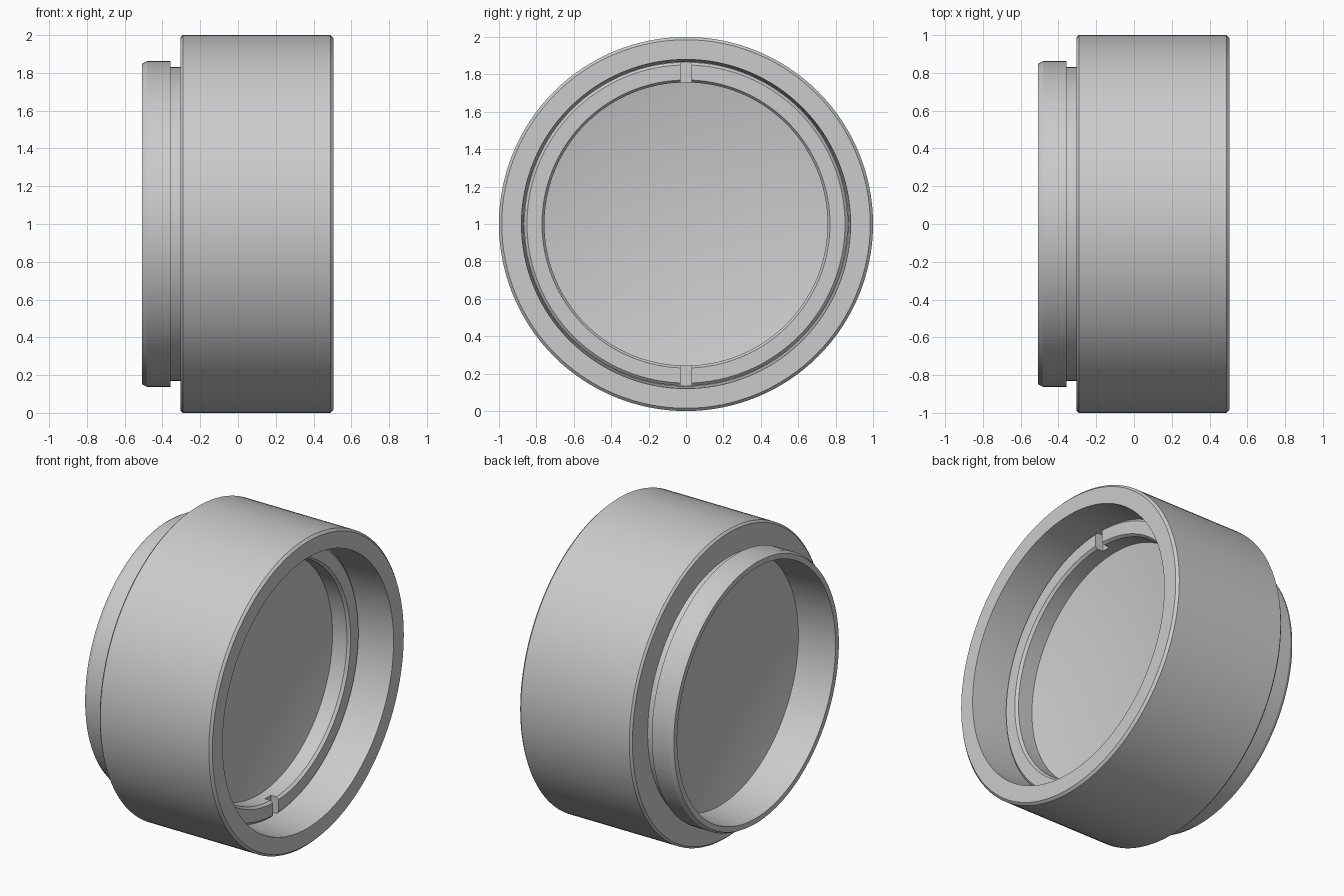
import bpy, bmesh, math
from mathutils import Matrix, Vector

if "Cube" in bpy.data.objects:
    bpy.data.objects.remove(bpy.data.objects["Cube"], do_unlink=True)

SEGMENTS = 128
AXIS_HEIGHT = 1.0

grey = bpy.data.materials.new("plain grey")
grey.use_nodes = True
grey.diffuse_color = (0.6, 0.6, 0.6, 1)
grey.node_tree.nodes["Principled BSDF"].inputs["Base Color"].default_value = (0.6, 0.6, 0.6, 1)


def finish(name, bm):
    """Turn a bmesh into a named grey object."""
    bmesh.ops.recalc_face_normals(bm, faces=bm.faces)
    mesh = bpy.data.meshes.new(name)
    bm.to_mesh(mesh)
    bm.free()
    mesh.materials.append(grey)
    obj = bpy.data.objects.new(name, mesh)
    bpy.context.collection.objects.link(obj)
    return obj


def smooth(obj):
    """Smooth shading that keeps the machined edges sharp."""
    bpy.ops.object.select_all(action='DESELECT')
    obj.select_set(True)
    bpy.context.view_layer.objects.active = obj
    bpy.ops.object.shade_smooth_by_angle(angle=math.radians(25))


def lathe(name, profile, closed=True):
    """Revolve (x, radius) points around the horizontal barrel axis."""
    bm = bmesh.new()
    verts = [bm.verts.new((x, 0, AXIS_HEIGHT + r)) for x, r in profile]
    pairs = list(zip(verts, verts[1:]))
    if closed:
        pairs.append((verts[-1], verts[0]))
    edges = [bm.edges.new(p) for p in pairs]
    bmesh.ops.spin(bm, geom=verts + edges, cent=(0, 0, AXIS_HEIGHT), axis=(1, 0, 0),
                   angle=math.tau, steps=SEGMENTS, use_merge=True)
    bmesh.ops.remove_doubles(bm, verts=bm.verts, dist=1e-5)
    return finish(name, bm)


# Barrel: wide body, groove, rear flange and stepped bore in one section
barrel = lathe("barrel", [
    (0.505, 0.88), (0.505, 0.985), (0.49, 1.0),
    (-0.292, 1.0), (-0.305, 0.987),
    (-0.305, 0.83), (-0.357, 0.83),
    (-0.357, 0.862), (-0.482, 0.862), (-0.507, 0.849),
    (-0.507, 0.815), (-0.25, 0.80), (0.155, 0.80),
    (0.155, 0.866), (0.27, 0.866),
])

# Glass: hollow on both sides
STEPS, EDGE_R, SAG = 12, 0.80, 0.085
radii = [EDGE_R * i / STEPS for i in range(STEPS + 1)]
front = [(0.16 - SAG * (1 - (r / EDGE_R) ** 2), r) for r in radii]
rear = [(-0.25 + SAG * (1 - (r / EDGE_R) ** 2), r) for r in reversed(radii)]
glass = lathe("lens_glass", front + rear, closed=False)

# Retaining ring, chamfered on both front edges
ring = lathe("retaining_ring", [
    (0.15, 0.757), (0.255, 0.757), (0.272, 0.77),
    (0.272, 0.85), (0.258, 0.865), (0.15, 0.865),
])

# Spanner slots at the top and bottom of the ring
bm = bmesh.new()
for side in (1, -1):
    place = Matrix.Translation(Vector((0.275, 0, AXIS_HEIGHT + side * 0.815)))
    bmesh.ops.create_cube(bm, size=1, matrix=place @ Matrix.Diagonal((0.12, 0.06, 0.16, 1)))
cutter = finish("slot_cutter", bm)
cutter.hide_render = True
cut = ring.modifiers.new("slots", 'BOOLEAN')
cut.operation = 'DIFFERENCE'
cut.solver = 'EXACT'
cut.object = cutter
bpy.context.view_layer.objects.active = ring
bpy.ops.object.modifier_apply(modifier=cut.name)
bpy.data.objects.remove(cutter, do_unlink=True)

for part in (barrel, glass, ring):
    smooth(part)
